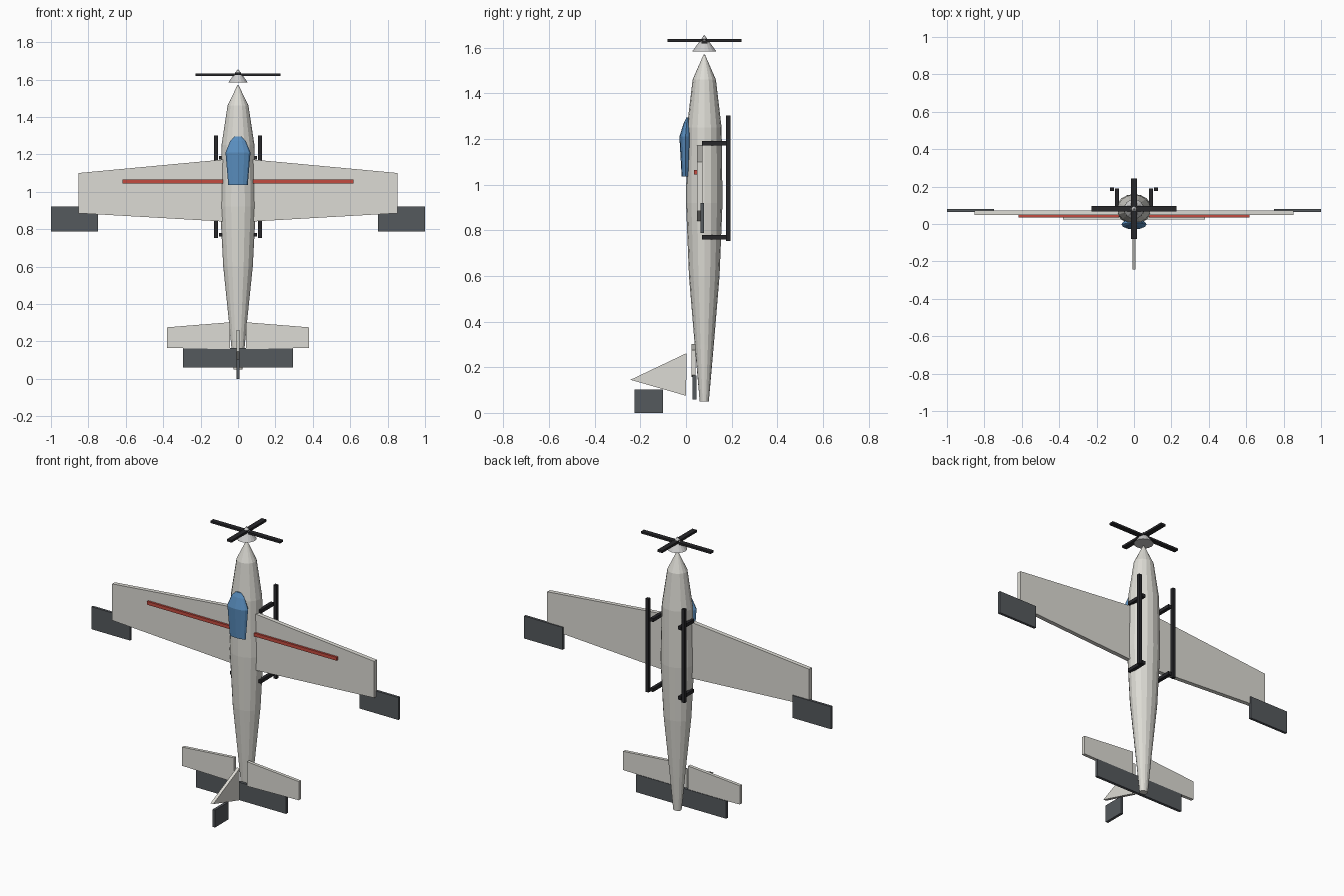
import bpy, bmesh, math
from mathutils import Vector

if "Cube" in bpy.data.objects:
    bpy.data.objects.remove(bpy.data.objects["Cube"])


def mat(name, rgb):
    m = bpy.data.materials.new(name)
    m.diffuse_color = (*rgb, 1)
    m.use_nodes = True
    m.node_tree.nodes["Principled BSDF"].inputs["Base Color"].default_value = m.diffuse_color
    return m


CREAM = mat("cream", (0.72, 0.71, 0.66))
DARK = mat("dark_grey", (0.09, 0.10, 0.11))
BLACK = mat("black", (0.02, 0.02, 0.023))
BLUE = mat("blue_glass", (0.10, 0.27, 0.52))
RED = mat("red", (0.55, 0.07, 0.05))
AXIS_Y = 0.08


def finish(name, bm, material=None):
    bmesh.ops.recalc_face_normals(bm, faces=bm.faces)
    me = bpy.data.meshes.new(name)
    bm.to_mesh(me)
    bm.free()
    ob = bpy.data.objects.new(name, me)
    bpy.context.collection.objects.link(ob)
    if material:
        me.materials.append(material)
    return ob


def prism(name, points, thickness, material=None):
    """Extrude a planar outline of 3D points along a thickness vector."""
    bm = bmesh.new()
    face = bm.faces.new([bm.verts.new(p) for p in points])
    ext = bmesh.ops.extrude_face_region(bm, geom=[face])
    verts = [g for g in ext["geom"] if isinstance(g, bmesh.types.BMVert)]
    bmesh.ops.translate(bm, verts=verts, vec=Vector(thickness))
    return finish(name, bm, material)


def box(name, x, y, z, material=None):
    """Box from (min, max) pairs."""
    pts = [(x[0], y[0], z[0]), (x[1], y[0], z[0]), (x[1], y[0], z[1]), (x[0], y[0], z[1])]
    return prism(name, pts, (0, y[1] - y[0], 0), material)


def loft(name, stations, sides, material=None):
    """Elliptical rings (z, centre_y, radius_x, radius_y) joined into a closed body."""
    bm = bmesh.new()
    rings = []
    for z, cy, rx, ry in stations:
        angles = [2 * math.pi * i / sides for i in range(sides)]
        rings.append([bm.verts.new((rx * math.cos(a), cy + ry * math.sin(a), z)) for a in angles])
    for lo, hi in zip(rings, rings[1:]):
        for i in range(sides):
            j = (i + 1) % sides
            bm.faces.new((lo[i], lo[j], hi[j], hi[i]))
    bm.faces.new(rings[0])
    bm.faces.new(rings[-1])
    return finish(name, bm, material)


# Fuselage: upright tapered body
profile = [(0.05, 0.024, 0.020), (0.30, 0.048, 0.042), (0.60, 0.079, 0.067), (0.92, 0.096, 0.080),
           (1.25, 0.088, 0.076), (1.46, 0.056, 0.051), (1.57, 0.003, 0.003)]
loft("fuselage", [(z, AXIS_Y, rx, ry) for z, rx, ry in profile], 16, CREAM)

# Canopy on the front
loft("canopy", [(1.035, -0.002, 0.052, 0.017), (1.21, -0.002, 0.067, 0.027),
                (1.27, 0.003, 0.042, 0.013), (1.295, 0.006, 0.018, 0.004)], 12, BLUE)

# Spinner and crossed propeller blades
loft("spinner", [(1.583, AXIS_Y, 0.053, 0.053), (1.655, AXIS_Y, 0.001, 0.001)], 16)
box("propeller_blade_wide", (-0.227, 0.227), (0.067, 0.095), (1.619, 1.631), BLACK)
box("propeller_blade_deep", (-0.015, 0.015), (-0.081, 0.243), (1.624, 1.637), BLACK)

for side, s in (("right", 1), ("left", -1)):
    def pair(a, b):
        return sorted((s * a, s * b))

    # Wing panel, stripe and wingtip control surface
    prism(f"wing_{side}", [(s * x, 0.048, z) for x, z in
          ((0.08, 1.172), (0.853, 1.10), (0.853, 0.885), (0.08, 0.841))], (0, 0.025, 0), CREAM)
    box(f"wing_stripe_{side}", pair(0.08, 0.617), (0.036, 0.049), (1.045, 1.065), RED)
    box(f"aileron_{side}", pair(0.748, 1.0), (0.064, 0.079), (0.788, 0.92), DARK)

    # Tailplane half
    prism(f"tailplane_{side}", [(s * x, 0.023, z) for x, z in
          ((0.043, 0.302), (0.38, 0.275), (0.38, 0.165), (0.043, 0.158))], (0, 0.019, 0), CREAM)

    # Landing rail with two struts
    box(f"landing_rail_{side}", pair(0.107, 0.127), (0.176, 0.195), (0.752, 1.302), BLACK)
    for level, z in (("lower", 0.770), ("upper", 1.182)):
        box(f"landing_strut_{level}_{side}", pair(0.081, 0.101), (0.07, 0.190),
            (z - 0.010, z + 0.010), BLACK)

# Elevator, fin and rudder
box("elevator", (-0.293, 0.293), (0.029, 0.045), (0.059, 0.164), DARK)
prism("fin", [(-0.009, y, z) for y, z in ((0.003, 0.262), (-0.243, 0.145), (0.0, 0.075))],
      (0.018, 0, 0), CREAM)
box("rudder", (-0.008, 0.008), (-0.225, -0.10), (0.0, 0.102), DARK)
